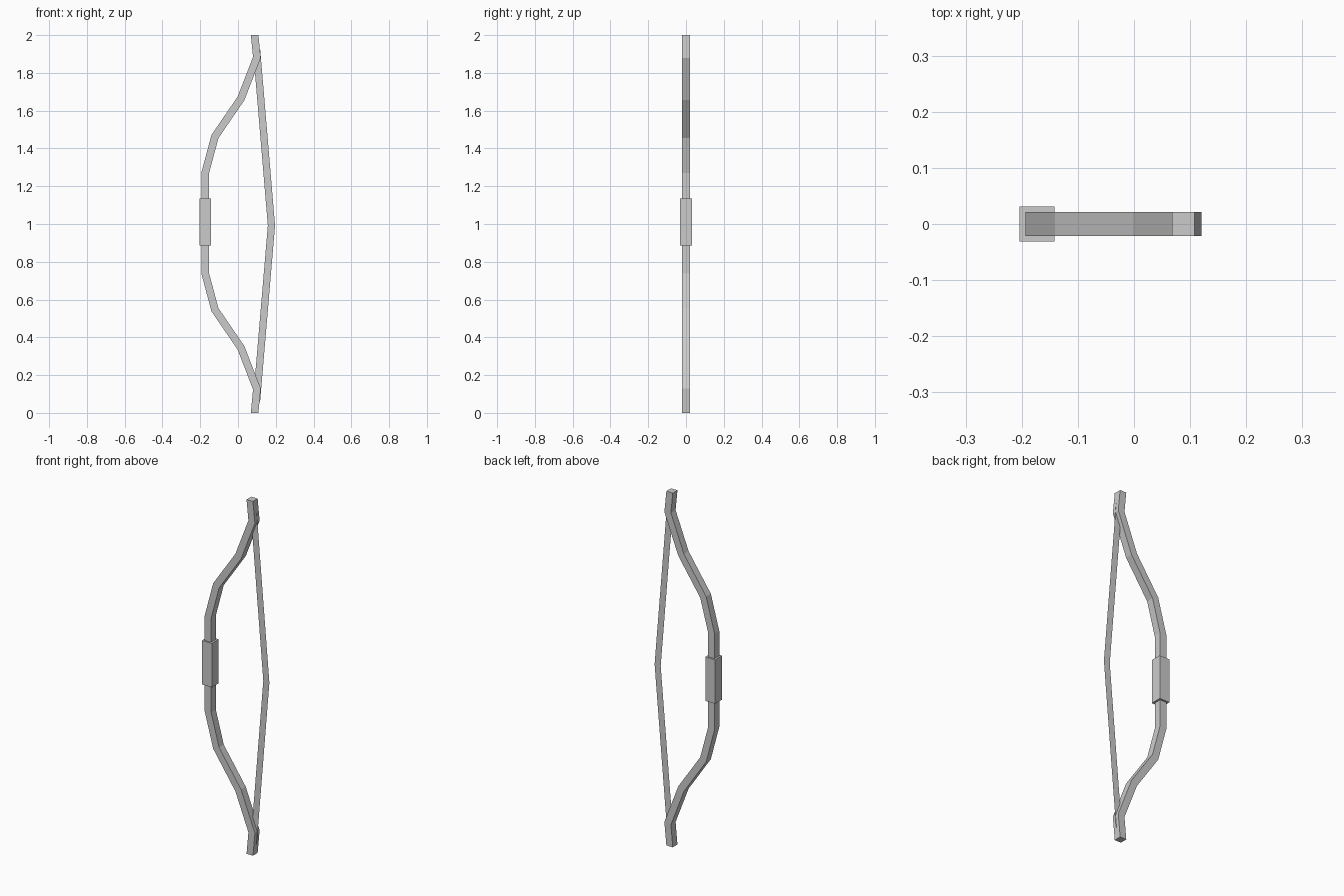
import bpy, bmesh
from mathutils import Vector

if "Cube" in bpy.data.objects:
    bpy.data.objects.remove(bpy.data.objects["Cube"])


def finish(name, bm):
    bmesh.ops.recalc_face_normals(bm, faces=bm.faces)
    mesh = bpy.data.meshes.new(name)
    bm.to_mesh(mesh)
    bm.free()
    obj = bpy.data.objects.new(name, mesh)
    bpy.context.collection.objects.link(obj)
    return obj


def mitred_edges(path, half):
    """Left and right offset points of an (x, z) path; ends are cut level."""
    pairs = []
    for i, p in enumerate(path):
        if i in (0, len(path) - 1):
            off = Vector((half, 0))
        else:
            a = (p - path[i - 1]).normalized()
            b = (path[i + 1] - p).normalized()
            t = (a + b).normalized()
            off = Vector((-t.y, t.x)) * half / t.dot(a)
            if off.x < 0:
                off = -off
        pairs.append((p - off, p + off))
    return pairs


# Bow stave: square section swept along a recurved path
upper = [(0.088, 2.0), (0.1, 1.882), (0.016, 1.665), (-0.122, 1.463), (-0.173, 1.273)]
lower = [(x, max(0, 2.009 - z)) if z < 2 else (x, 0) for x, z in reversed(upper)]
path = [Vector(p) for p in upper + lower]
bm = bmesh.new()
rings = []
for l, r in mitred_edges(path, 0.02):
    rings.append([bm.verts.new((p.x, y, p.y)) for p, y in
                  ((l, -0.021), (r, -0.021), (r, 0.021), (l, 0.021))])
for a, b in zip(rings, rings[1:]):
    for i in range(4):
        j = (i + 1) % 4
        bm.faces.new((a[i], a[j], b[j], b[i]))
bm.faces.new(rings[0])
bm.faces.new(rings[-1])
finish("bow_stave", bm)

# Bowstring: flat strip, drawn back at the middle
bm = bmesh.new()
string = [Vector(p) for p in ((0.098, 1.93), (0.177, 0.992), (0.098, 0.06))]
rows = [[bm.verts.new((p.x, 0, p.y)) for p in pair] for pair in mitred_edges(string, 0.019)]
for a, b in zip(rows, rows[1:]):
    bm.faces.new((a[0], a[1], b[1], b[0]))
finish("bowstring", bm)

# Grip: block around the middle of the stave
bm = bmesh.new()
bmesh.ops.create_cube(bm, size=1)
bmesh.ops.scale(bm, vec=(0.062, 0.062, 0.248), verts=bm.verts)
bmesh.ops.translate(bm, vec=(-0.173, 0, 1.011), verts=bm.verts)
finish("grip", bm)
